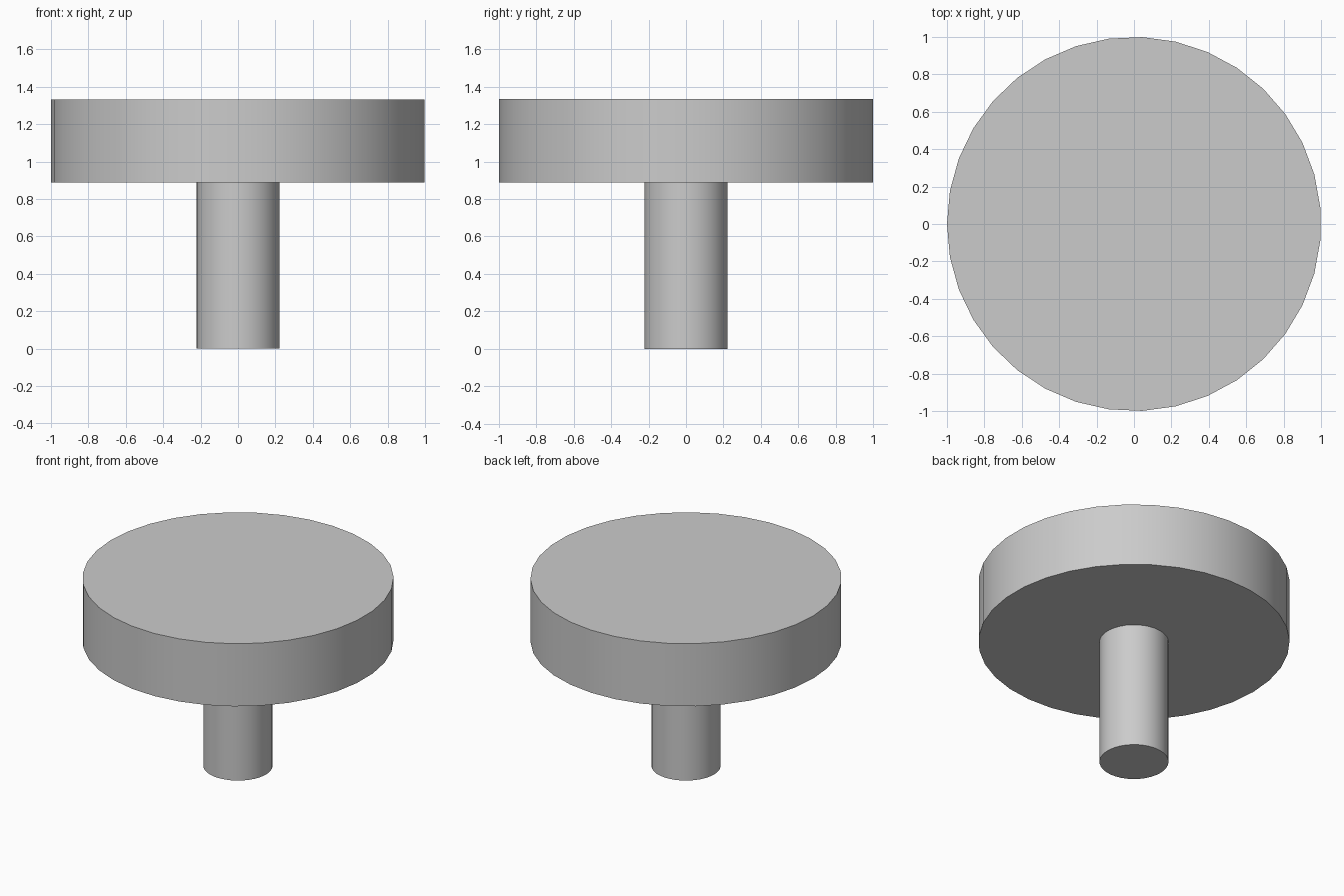
import bpy
import math

if "Cube" in bpy.data.objects:
    bpy.data.objects.remove(bpy.data.objects["Cube"])

SIDES = 35


def cylinder(name, radius, z0, z1):
    # first vertex points to -x
    bpy.ops.mesh.primitive_cylinder_add(
        vertices=SIDES, radius=radius, depth=z1 - z0,
        location=(0, 0, (z0 + z1) / 2), rotation=(0, 0, math.pi / 2))
    obj = bpy.context.object
    obj.name = name
    bpy.ops.object.transform_apply(location=False, rotation=True, scale=True)
    bpy.ops.object.shade_smooth_by_angle(angle=math.radians(30))
    return obj


# Narrow stem standing on the ground
cylinder("stem", 0.222, 0.0, 0.889)

# Wide flat head
cylinder("head", 1.0, 0.889, 1.333)
